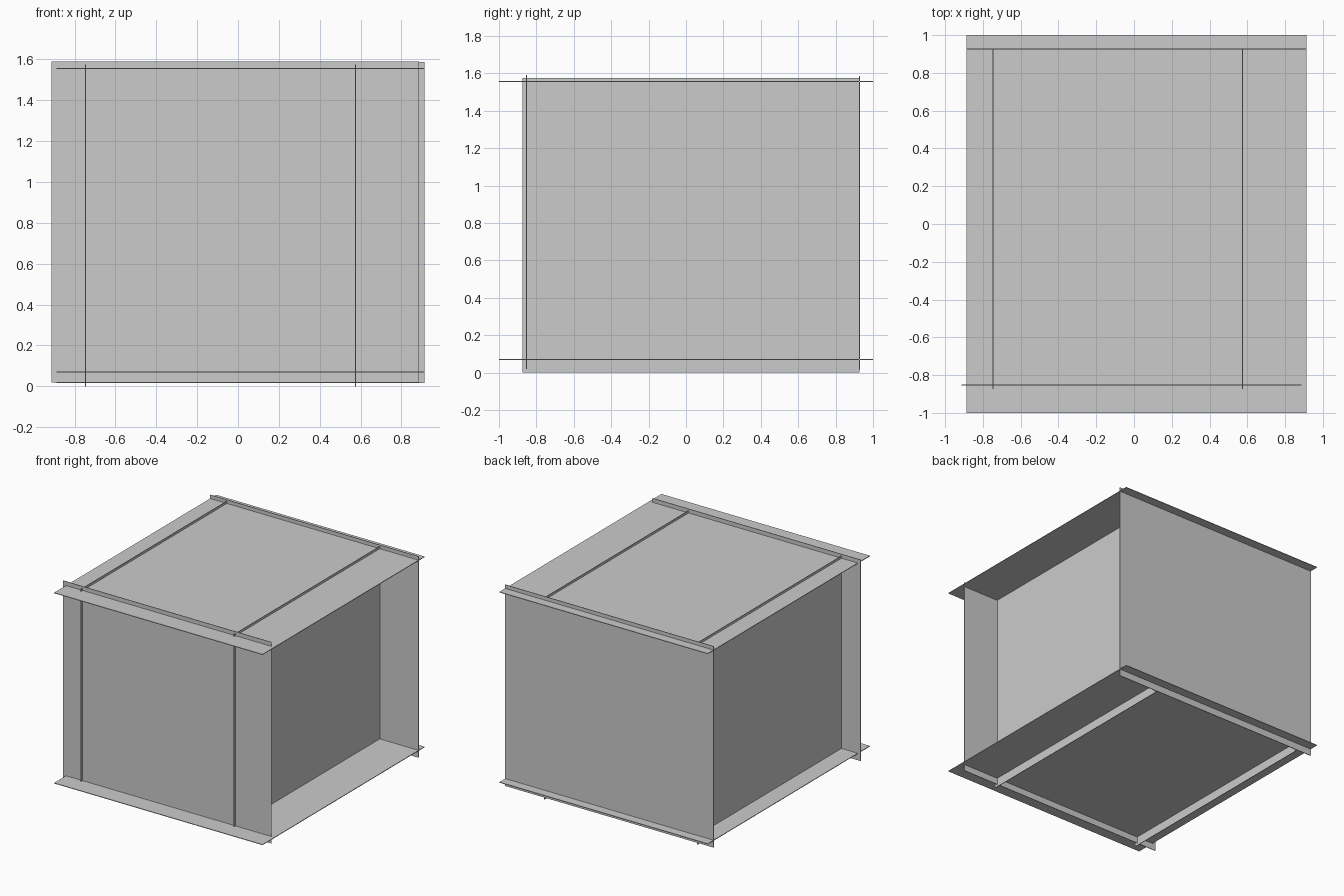
import bpy

if "Cube" in bpy.data.objects:
    bpy.data.objects.remove(bpy.data.objects["Cube"])

T = 0.005  # sheet thickness


def sheet(name, x, y, z):
    """Thin box spanning the given (min, max) ranges."""
    ranges = (x, y, z)
    bpy.ops.mesh.primitive_cube_add(size=1, location=[(a + b) / 2 for a, b in ranges])
    ob = bpy.context.object
    ob.name = name
    ob.scale = [b - a for a, b in ranges]
    bpy.ops.object.transform_apply(location=False, rotation=False, scale=True)
    return ob


def around(c):
    return (c - T / 2, c + T / 2)


# horizontal sheets
for name, z in (("bottom_panel", 0.071), ("top_panel", 1.556)):
    sheet(name, (-0.888, 0.912), (-1, 1), around(z))

# side sheets, ending at the back panel
for name, x in (("left_panel", -0.746), ("right_panel", 0.575)):
    sheet(name, around(x), (-0.873, 0.927), (0, 1.576))

# front and back sheets, slightly offset in x
sheet("front_panel", (-0.914, 0.886), around(-0.852), (0.019, 1.590))
sheet("back_panel", (-0.888, 0.912), around(0.927), (0.016, 1.587))
